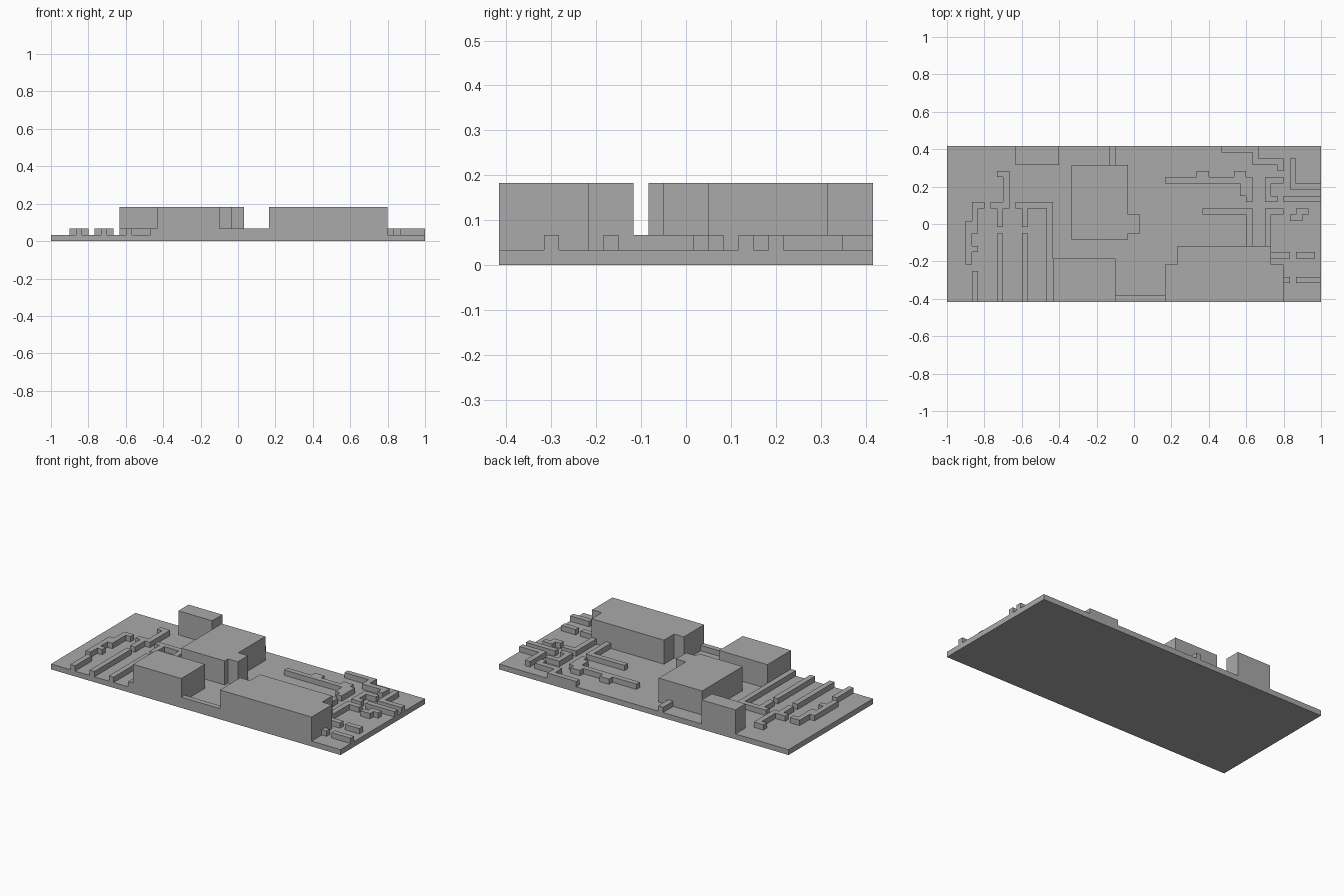
import bpy
import bmesh

cube = bpy.data.objects.get("Cube")
if cube:
    bpy.data.objects.remove(cube, do_unlink=True)

# The plan sits on a square grid of cells
CELL = 1 / 30
COLUMNS, ROWS = 60, 25
BASE_TOP = CELL
LOW_TOP = 2 * CELL
TALL_TOP = 5.5 * CELL

grey = bpy.data.materials.new("plain_grey")
grey.use_nodes = True
grey.diffuse_color = (0.4, 0.4, 0.4, 1)
shader = grey.node_tree.nodes["Principled BSDF"]
shader.inputs["Base Color"].default_value = grey.diffuse_color
shader.inputs["Roughness"].default_value = 0.9


def rectangle(left, front, right, back):
    """Cells inside a rectangle, bounded by grid lines."""
    return {(c, r) for c in range(left, right) for r in range(front, back)}


def path(*points):
    """Cells of a one-cell-wide track running through the given cells."""
    cells = set()
    for (c0, r0), (c1, r1) in zip(points, points[1:] or points):
        cells |= rectangle(min(c0, c1), min(r0, r1), max(c0, c1) + 1, max(r0, r1) + 1)
    return cells


def build(name, bottom, top, *shapes):
    """Join the shapes into one flat outline and raise it to a solid."""
    bm = bmesh.new()
    corners = {}

    def corner(c, r):
        if (c, r) not in corners:
            x, y = (c - COLUMNS / 2) * CELL, (r - ROWS / 2) * CELL
            corners[c, r] = bm.verts.new((x, y, bottom))
        return corners[c, r]

    for c, r in sorted(set().union(*shapes)):
        bm.faces.new((corner(c, r), corner(c + 1, r), corner(c + 1, r + 1), corner(c, r + 1)))
    raised = bmesh.ops.extrude_face_region(bm, geom=bm.faces[:], use_keep_orig=True)
    lifted = [v for v in raised["geom"] if isinstance(v, bmesh.types.BMVert)]
    bmesh.ops.translate(bm, verts=lifted, vec=(0, 0, top - bottom))
    bmesh.ops.recalc_face_normals(bm, faces=bm.faces[:])
    bmesh.ops.dissolve_limit(bm, angle_limit=0.01, verts=bm.verts[:], edges=bm.edges[:])
    bmesh.ops.recalc_face_normals(bm, faces=bm.faces[:])
    mesh = bpy.data.meshes.new(name)
    bm.to_mesh(mesh)
    bm.free()
    mesh.materials.append(grey)
    part = bpy.data.objects.new(name, mesh)
    bpy.context.collection.objects.link(part)


def tall(name, *shapes):
    build(name, BASE_TOP, TALL_TOP, *shapes)


def low(name, *shapes):
    build(name, BASE_TOP, LOW_TOP, *shapes)


# Base plate
build("base_plate", 0, BASE_TOP, rectangle(0, 0, COLUMNS, ROWS))

# Tall blocks
tall("front_right_block", rectangle(17, 0, 27, 7))
tall("front_left_block", rectangle(35, 0, 54, 6), rectangle(37, 6, 52, 9))
tall("centre_block", rectangle(20, 10, 29, 22), rectangle(29, 11, 31, 14))
tall("back_block", rectangle(11, 22, 18, 25))

# Low links between the blocks
low("front_link", rectangle(27, 0, 35, 1))
low("back_link", rectangle(26, 22, 27, 25))

# Low walls on the right end
low("outer_wall_back", path((5, 15), (4, 15), (4, 11)), path((3, 12), (3, 6)), path((3, 8), (4, 8)))
low("outer_wall_front", path((4, 0), (4, 4)))
low("middle_wall_back", path((8, 20), (9, 20), (9, 15), (7, 15)), path((8, 15), (8, 12)))
low("middle_wall_front", path((8, 0), (8, 10)))
low("inner_wall_back", path((11, 15), (16, 15), (16, 0)), path((12, 15), (12, 12)))
low("inner_wall_front", path((12, 0), (12, 10)))

# Low walls at the back of the left end
low("back_edge_wall", path((44, 24), (49, 24), (49, 22), (53, 22), (53, 21)))
low("long_wall", path((35, 19), (48, 19), (48, 16)), rectangle(40, 20, 42, 21),
    rectangle(46, 20, 48, 21), path((47, 19), (47, 17)))
low("hooked_wall", path((53, 19), (51, 19), (51, 16), (52, 16)))
low("corner_wall", path((55, 22), (55, 18), (59, 18)))
low("side_wall", path((54, 16), (59, 16)))

# Low walls in the middle of the left end
low("passage_wall_right", path((41, 14), (48, 14), (48, 9)))
low("passage_wall_left", path((53, 14), (51, 14), (51, 9)))
low("stepped_wall", path((55, 13), (56, 13), (56, 14), (57, 14)))

# Short walls at the front of the left end
low("short_wall_inner", path((52, 7), (54, 7)))
low("short_wall_outer", path((56, 7), (58, 7)))
low("stub_wall", path((54, 3)))
low("front_side_wall", path((56, 3), (59, 3)))
